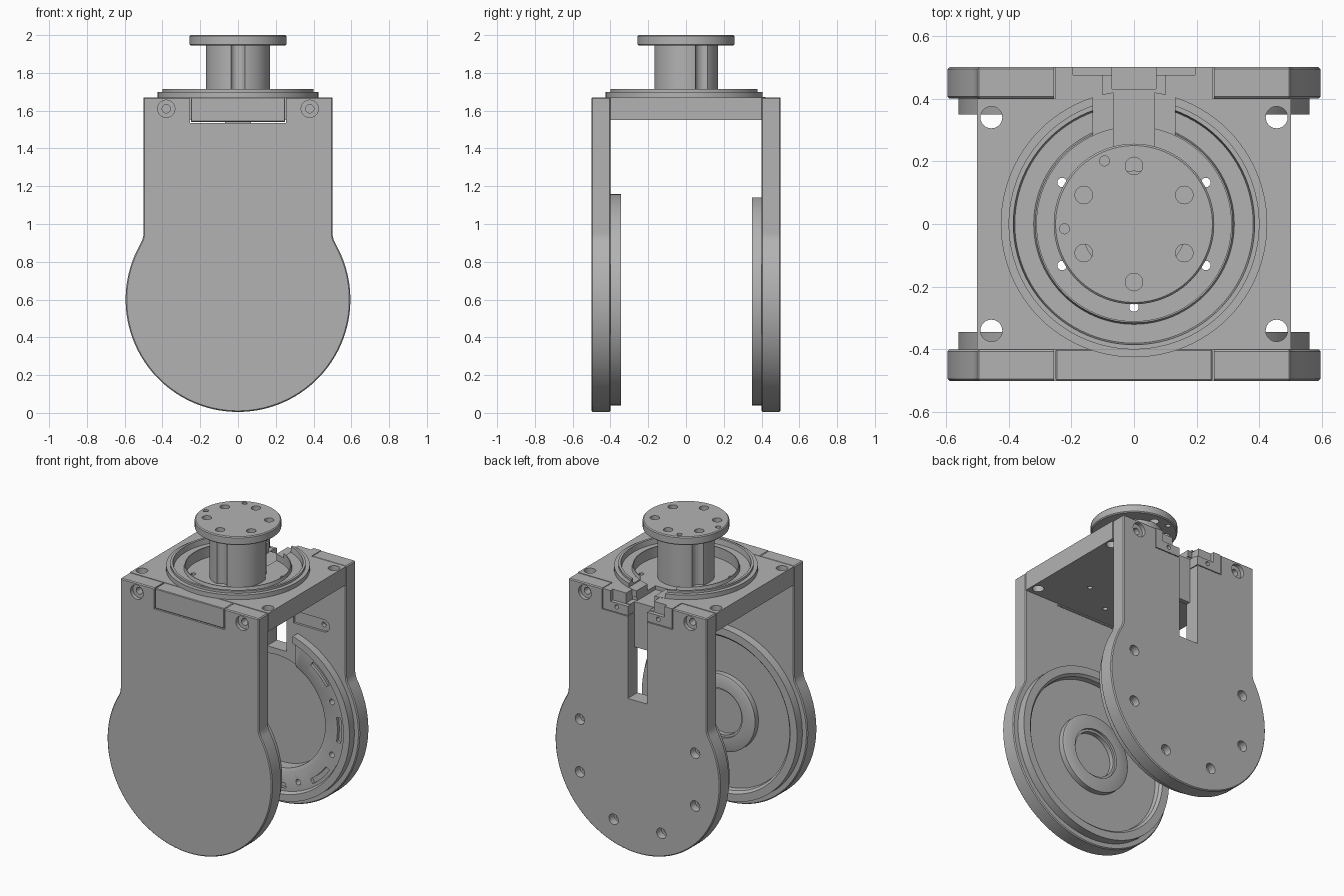
import bpy, bmesh
from math import sin, cos, radians, pi
from mathutils import Matrix, Vector

old = bpy.data.objects.get("Cube")
if old:
    bpy.data.objects.remove(old, do_unlink=True)

grey = bpy.data.materials.new("satin_grey")
grey.use_nodes = True
colour = (0.45, 0.45, 0.45, 1)
grey.diffuse_color = colour
grey.node_tree.nodes["Principled BSDF"].inputs["Base Color"].default_value = colour

DISC_Z = 0.6      # height of the disc axis
DISC_R = 0.595
TOP = 1.67        # top of the bracket
TO_Y = Matrix.Translation((0, 0, DISC_Z)) @ Matrix.Rotation(-pi / 2, 4, 'X')


def finish(name, bm):
    bmesh.ops.remove_doubles(bm, verts=bm.verts, dist=1e-5)
    bmesh.ops.recalc_face_normals(bm, faces=bm.faces)
    mesh = bpy.data.meshes.new(name)
    bm.to_mesh(mesh)
    bm.free()
    mesh.materials.append(grey)
    ob = bpy.data.objects.new(name, mesh)
    bpy.context.collection.objects.link(ob)
    return ob


def box(name, x, y, z):
    bm = bmesh.new()
    bmesh.ops.create_cube(bm, size=1)
    for v in bm.verts:
        v.co = [a + (b - a) * (c + 0.5) for c, (a, b) in zip(v.co, (x, y, z))]
    return finish(name, bm)


def revolve(name, profile, matrix=Matrix(), steps=96):
    """Spin a closed (radius, height) outline around z, then place it."""
    bm = bmesh.new()
    verts = [bm.verts.new((r, 0, h)) for r, h in profile]
    edges = [bm.edges.new((a, b)) for a, b in zip(verts, verts[1:] + verts[:1])]
    bmesh.ops.spin(bm, geom=verts + edges, cent=(0, 0, 0), axis=(0, 0, 1),
                   angle=2 * pi, steps=steps, use_merge=True)
    bmesh.ops.remove_doubles(bm, verts=bm.verts, dist=1e-5)
    bmesh.ops.transform(bm, matrix=matrix, verts=bm.verts)
    return finish(name, bm)


def extrude(name, points, y0, y1):
    """Extrude an (x, z) outline along y."""
    bm = bmesh.new()
    face = bm.faces.new([bm.verts.new((x, y0, z)) for x, z in points])
    new = bmesh.ops.extrude_face_region(bm, geom=[face])["geom"]
    moved = [g for g in new if isinstance(g, bmesh.types.BMVert)]
    bmesh.ops.translate(bm, vec=(0, y1 - y0, 0), verts=moved)
    return finish(name, bm)


def rod(x, y, z, r, length, axis='Z', steps=24):
    """Cylinder cutter centred on a point."""
    bm = bmesh.new()
    bmesh.ops.create_cone(bm, cap_ends=True, segments=steps, radius1=r,
                          radius2=r, depth=length)
    turn = Matrix.Rotation(pi / 2, 4, 'X') if axis == 'Y' else Matrix()
    bmesh.ops.transform(bm, matrix=Matrix.Translation((x, y, z)) @ turn, verts=bm.verts)
    return finish("cutter", bm)


def apply(ob, mod):
    with bpy.context.temp_override(object=ob, active_object=ob):
        bpy.ops.object.modifier_apply(modifier=mod.name)


def cut(ob, *cutters):
    for c in cutters:
        mod = ob.modifiers.new("cut", 'BOOLEAN')
        mod.operation, mod.solver, mod.object = 'DIFFERENCE', 'EXACT', c
        apply(ob, mod)
        bpy.data.objects.remove(c, do_unlink=True)


def soften(ob, width=0.006):
    mod = ob.modifiers.new("soft", 'BEVEL')
    mod.width, mod.segments, mod.limit_method = width, 1, 'ANGLE'
    apply(ob, mod)


def plate(name, y0, y1):
    """Straight cheek running into a round disc through a small fillet."""
    right = [(0.5, TOP)]
    a, b, c = Vector((0.5, 0.955)), Vector((0.5, 0.92)), Vector((0.521, 0.888))
    for i in range(6):
        t = i / 5
        right.append(tuple(a * (1 - t) ** 2 + b * 2 * t * (1 - t) + c * t * t))
    for i in range(1, 48):
        ang = radians(29 - 119 * i / 47)
        right.append((DISC_R * cos(ang), DISC_Z + DISC_R * sin(ang)))
    left = [(-x, z) for x, z in reversed(right[:-1])]
    ob = extrude(name, right + left, y0, y1)
    soften(ob)
    return ob


# Cheek plates with tab notches and countersunk screws
front_plate = plate("front_plate", -0.5, -0.4)
back_plate = plate("back_plate", 0.4, 0.5)
for ob, side in ((front_plate, -1), (back_plate, 1)):
    cut(ob, box("cutter", (-0.255, 0.255), (side * 0.45 - 0.1, side * 0.45 + 0.1), (1.535, 1.8)))
    for x in (-0.38, 0.38):
        cut(ob, rod(x, side * 0.5, 1.61, 0.046, 0.05, 'Y'),
            rod(x, side * 0.45, 1.61, 0.022, 0.2, 'Y'))

# Back plate: cable slot, inner bore and shallow inner pockets
cut(back_plate, box("cutter", (-0.07, 0.07), (0.3, 0.6), (1.0, 1.8)),
    rod(0, 0.42, DISC_Z, 0.36, 0.08, 'Y', 96))
for s in (-1, 1):
    cut(back_plate, box("cutter", sorted((s * 0.12, s * 0.34)), (0.35, 0.415), (1.2, 1.28)),
        rod(s * 0.34, 0.39, 1.24, 0.04, 0.05, 'Y'), rod(s * 0.33, 0.4, 1.24, 0.015, 0.08, 'Y'))
slot_cover = box("slot_cover", (-0.07, 0.07), (0.4, 0.43), (1.31, 1.56))

# Front bearing seat with raised centre ring
front_seat = revolve("front_seat", [
    (0, -0.41), (0.56, -0.41), (0.56, -0.345), (0.51, -0.345), (0.495, -0.36),
    (0.49, -0.39), (0.25, -0.39), (0.25, -0.355), (0.24, -0.35), (0.16, -0.35),
    (0.16, -0.365), (0.145, -0.365), (0.145, -0.395), (0, -0.395)], TO_Y)

# Back bearing seat, open at the top
back_seat = revolve("back_seat", [
    (0.36, 0.42), (0.56, 0.42), (0.56, 0.35), (0.515, 0.35), (0.505, 0.375),
    (0.38, 0.375), (0.36, 0.385)], TO_Y)
cut(back_seat, box("cutter", (-0.15, 0.15), (0.3, 0.5), (DISC_Z + 0.1, 1.3)))

# Screws around the back disc, arc grooves between them
for deg in (22.5, -22.5, -67.5, -112.5, -157.5, 157.5):
    x, z = 0.45 * cos(radians(deg)), DISC_Z + 0.45 * sin(radians(deg))
    for ob in (back_plate, back_seat):
        cut(ob, rod(x, 0.42, z, 0.018, 0.3, 'Y'))
    cut(back_plate, rod(x, 0.5, z, 0.034, 0.1, 'Y'))
for mid in (45, 0, -45, -90, -135, 180, 135):
    angles = [radians(mid - 10 + 4 * i) for i in range(6)]
    arc = [(0.485 * cos(a), DISC_Z + 0.485 * sin(a)) for a in angles]
    arc += [(0.455 * cos(a), DISC_Z + 0.455 * sin(a)) for a in reversed(angles)]
    cut(back_seat, extrude("cutter", arc, 0.33, 0.395))

# Top plate with corner holes, round recess and small pin holes
top_plate = box("top_plate", (-0.5, 0.5), (-0.4, 0.4), (1.55, TOP))
cut(top_plate, rod(0, 0, 1.68, 0.31, 0.1, steps=96))
for x in (-0.455, 0.455):
    for y in (-0.34, 0.34):
        cut(top_plate, rod(x, y, 1.6, 0.035, 0.4))
for deg in (30, 150, 210, 270, 330):
    cut(top_plate, rod(0.265 * cos(radians(deg)), 0.265 * sin(radians(deg)), 1.6, 0.015, 0.4, steps=16))
cut(top_plate, box("cutter", (-0.065, 0.065), (0.22, 0.5), (1.605, 1.9)))

# Tabs that carry the top plate into the cheeks
front_tab = box("front_tab", (-0.25, 0.25), (-0.5, -0.4), (1.54, TOP))
soften(front_tab, 0.004)
back_tab = box("back_tab", (-0.25, 0.25), (0.4, 0.5), (1.54, TOP))
cut(back_tab, box("cutter", (-0.065, 0.065), (0.3, 0.42), (1.605, 1.8)),
    box("cutter", (-0.1, 0.1), (0.41, 0.6), (1.605, 1.8)),
    box("cutter", (-0.07, 0.07), (0.43, 0.6), (1.5, 1.7)),
    box("cutter", (-0.195, 0.195), (0.475, 0.6), (1.6, 1.8)))
for x in (-0.15, 0.15):
    cut(back_tab, rod(x, 0.48, 1.575, 0.014, 0.1, 'Y', 16))

# Raised track ring with a gap at the back for the cable
track_ring = revolve("track_ring", [
    (0.31, 1.63), (0.425, 1.63), (0.425, 1.7), (0.4, 1.7), (0.4, 1.715),
    (0.385, 1.715), (0.38, 1.68), (0.32, 1.68), (0.315, 1.7), (0.31, 1.7)])
cut(track_ring, box("cutter", (-0.13, 0.13), (0.2, 0.5), (1.672, 1.8)),
    box("cutter", (-0.065, 0.065), (0.2, 0.5), (1.605, 1.8)))

# Central post with scallops below three of the flange screws
hub = revolve("hub", [(0, 1.62), (0.17, 1.62), (0.17, 1.95), (0, 1.95)])
for deg in (30, 150, 270):
    cut(hub, rod(0.185 * cos(radians(deg)), 0.185 * sin(radians(deg)), 1.8, 0.042, 0.6))

# Flange with six screw holes and two pin holes
flange = revolve("flange", [
    (0, 1.945), (0.25, 1.945), (0.256, 1.951), (0.256, 1.994), (0.25, 2), (0, 2)])
for i in range(6):
    a = radians(30 + 60 * i)
    cut(flange, rod(0.185 * cos(a), 0.185 * sin(a), 1.97, 0.028, 0.2))
for deg in (115, 184):
    cut(flange, rod(0.222 * cos(radians(deg)), 0.222 * sin(radians(deg)), 1.97, 0.016, 0.2, steps=16))

# Smooth round walls, crisp edges
parts = (front_plate, back_plate, slot_cover, front_seat, back_seat, top_plate,
         front_tab, back_tab, track_ring, hub, flange)
for ob in bpy.context.view_layer.objects:
    ob.select_set(ob in parts)
bpy.context.view_layer.objects.active = front_plate
bpy.ops.object.shade_smooth_by_angle(angle=radians(30))
